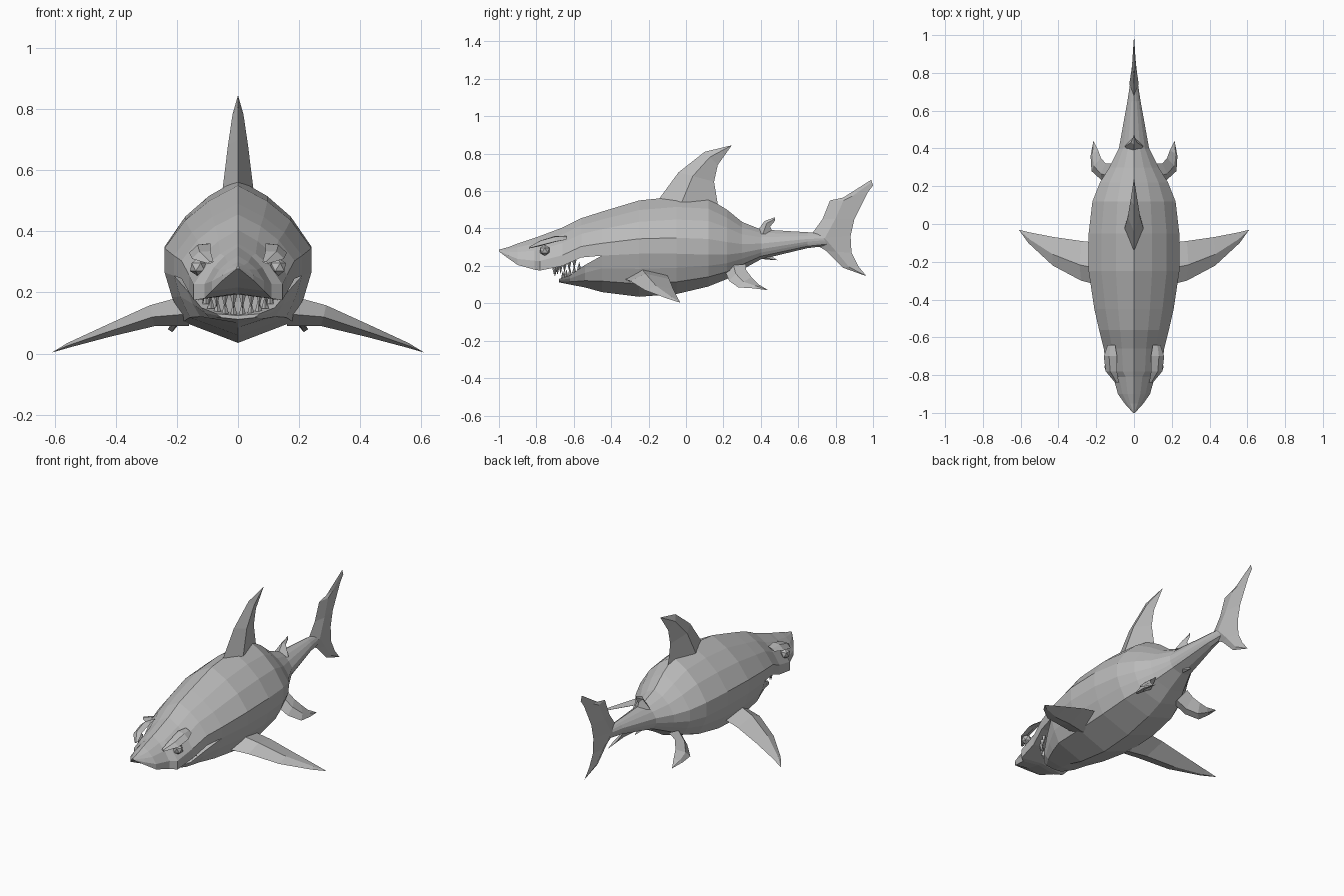
import bpy
import bmesh
import math
from mathutils import Vector

default_cube = bpy.data.objects.get("Cube")
if default_cube:
    bpy.data.objects.remove(default_cube, do_unlink=True)

GREY = (0.5, 0.5, 0.5, 1.0)
skin = bpy.data.materials.new("grey skin")
skin.use_nodes = True
skin.diffuse_color = GREY
skin.node_tree.nodes["Principled BSDF"].inputs["Base Color"].default_value = GREY


def finish(name, bm):
    """Clean the mesh and turn it into a flat-shaded object."""
    bmesh.ops.remove_doubles(bm, verts=bm.verts, dist=0.0005)
    bmesh.ops.recalc_face_normals(bm, faces=bm.faces)
    mesh = bpy.data.meshes.new(name)
    bm.to_mesh(mesh)
    bm.free()
    mesh.materials.append(skin)
    obj = bpy.data.objects.new(name, mesh)
    bpy.context.collection.objects.link(obj)
    return obj


def loft(name, rings):
    """Skin a list of closed rings and cap both ends."""
    bm = bmesh.new()
    loops = [[bm.verts.new(p) for p in ring] for ring in rings]
    for a, b in zip(loops, loops[1:]):
        for i in range(len(a)):
            j = (i + 1) % len(a)
            bm.faces.new((a[i], a[j], b[j], b[i]))
    bm.faces.new(loops[0])
    bm.faces.new(reversed(loops[-1]))
    return finish(name, bm)


# Half cross-section: width factor, height factor above (+) or below (-) the lip line
UPPER = [(0, 1), (0.4, 0.82), (0.72, 0.6), (1, 0.28), (1, 0)]
LOWER = [(0.9, -0.35), (0.75, -0.7), (0, -1)]


def ring(template, y, width, top, lip, bottom):
    half = []
    for u, v in template:
        z = lip + v * (top - lip if v > 0 else lip - bottom)
        half.append((u * width, y, z))
    return half + [(-x, y, z) for x, y, z in reversed(half) if x > 0]


# Body stations: y, half width, top, lip line, bottom
body_stations = [
    (-0.45, 0.21, 0.49, 0.255, 0.06),
    (-0.25, 0.24, 0.55, 0.265, 0.035),
    (-0.05, 0.24, 0.57, 0.265, 0.05),
    (0.12, 0.22, 0.56, 0.26, 0.09),
    (0.22, 0.18, 0.5, 0.26, 0.13),
    (0.3, 0.13, 0.435, 0.27, 0.18),
    (0.4, 0.08, 0.395, 0.29, 0.235),
    (0.65, 0.035, 0.38, 0.33, 0.295),
    (0.78, 0.015, 0.37, 0.34, 0.31),
]
loft("body", [ring(UPPER + LOWER, *s) for s in body_stations])

# Upper head with snout and a shallow palate: y, half width, top, lip line
head_stations = [
    (-1, 0.005, 0.287, 0.277),
    (-0.95, 0.05, 0.3, 0.24),
    (-0.9, 0.085, 0.32, 0.205),
    (-0.81, 0.11, 0.35, 0.18),
    (-0.78, 0.145, 0.36, 0.175),
    (-0.66, 0.16, 0.405, 0.2),
    (-0.56, 0.185, 0.455, 0.245),
    (-0.45, 0.21, 0.49, 0.255),
]
loft("upper_head", [ring(UPPER + [(0, 0.1)], *s, s[-1]) for s in head_stations])

# Lower jaw with a sunken mouth floor: y, half width, lip line, bottom
jaw_stations = [
    (-0.68, 0.07, 0.13, 0.112),
    (-0.62, 0.12, 0.15, 0.1),
    (-0.54, 0.165, 0.205, 0.085),
    (-0.45, 0.21, 0.255, 0.06),
]
jaw_template = [(0, -0.3), (1, 0)] + LOWER
loft("lower_jaw", [ring(jaw_template, y, w, lip, lip, low)
                   for y, w, lip, low in jaw_stations])


def fin(name, sections, normal, side=1):
    """Diamond-section fin; each section is leading point, trailing point, half thickness."""
    rings = []
    for lead, trail, thick in sections:
        lead, trail = Vector(lead), Vector(trail)
        mid = lead.lerp(trail, 0.4)
        offset = Vector(normal).normalized() * thick
        rings.append([(p.x * side, p.y, p.z)
                      for p in (lead, mid + offset, trail, mid - offset)])
    return loft(name, rings)


def centre_fin(name, outline):
    """Upright fin on the centre plane; rows are lead y, z, trail y, z, half thickness."""
    return fin(name, [((0, a, b), (0, c, d), t) for a, b, c, d, t in outline], (1, 0, 0))


centre_fin("dorsal_fin", [
    (-0.15, 0.55, 0.17, 0.53, 0.05),
    (-0.04, 0.7, 0.15, 0.65, 0.033),
    (0.1, 0.81, 0.17, 0.74, 0.018),
    (0.245, 0.845, 0.245, 0.845, 0),
])
centre_fin("second_dorsal_fin", [
    (0.37, 0.37, 0.47, 0.37, 0.05),
    (0.42, 0.44, 0.45, 0.41, 0.015),
    (0.475, 0.46, 0.475, 0.44, 0),
])
centre_fin("anal_fin", [
    (0.36, 0.26, 0.45, 0.28, 0.03),
    (0.42, 0.235, 0.46, 0.25, 0.012),
    (0.49, 0.23, 0.49, 0.23, 0),
])
centre_fin("tail_fin", [
    (0.965, 0.145, 0.965, 0.145, 0),
    (0.84, 0.19, 0.92, 0.2, 0.008),
    (0.75, 0.28, 0.885, 0.27, 0.014),
    (0.65, 0.34, 0.88, 0.36, 0.025),
    (0.73, 0.45, 0.9, 0.45, 0.016),
    (0.77, 0.55, 0.95, 0.55, 0.01),
    (0.84, 0.565, 0.97, 0.59, 0.007),
    (0.99, 0.66, 1, 0.63, 0),
])

# Paired fins, brows and eyes
pectoral = [
    ((0.16, -0.33, 0.13), (0.19, -0.1, 0.15), 0.05),
    ((0.28, -0.3, 0.12), (0.28, -0.09, 0.13), 0.035),
    ((0.43, -0.22, 0.07), (0.42, -0.07, 0.08), 0.02),
    ((0.56, -0.1, 0.025), (0.55, -0.045, 0.03), 0.008),
    ((0.61, -0.03, 0.003), (0.61, -0.03, 0.003), 0),
]
pelvic = [
    ((0.11, 0.21, 0.17), (0.11, 0.32, 0.21), 0.025),
    ((0.17, 0.23, 0.12), (0.15, 0.32, 0.18), 0.02),
    ((0.225, 0.28, 0.085), (0.175, 0.35, 0.14), 0.012),
    ((0.23, 0.36, 0.08), (0.19, 0.39, 0.1), 0.008),
    ((0.215, 0.44, 0.07), (0.215, 0.44, 0.07), 0),
]
brow = [
    ((0.1, -0.84, 0.295), (0.08, -0.84, 0.3), 0.004),
    ((0.15, -0.78, 0.31), (0.09, -0.78, 0.335), 0.014),
    ((0.16, -0.7, 0.33), (0.09, -0.7, 0.36), 0.014),
    ((0.14, -0.64, 0.34), (0.1, -0.64, 0.36), 0.004),
]
for label, side in (("left", 1), ("right", -1)):
    fin(label + "_pectoral_fin", pectoral, (0.25, 0, 1), side)
    fin(label + "_pelvic_fin", pelvic, (1, 0, 1), side)
    fin(label + "_brow", brow, (0, 0, 1), side)
    bm = bmesh.new()
    bmesh.ops.create_icosphere(bm, subdivisions=1, radius=0.03)
    bmesh.ops.translate(bm, verts=bm.verts, vec=(0.13 * side, -0.755, 0.283))
    finish(label + "_eye", bm)


def teeth(name, count, reach, back, base, rise, length):
    """Row of pointed teeth on an arc; a negative length points down."""
    bm = bmesh.new()
    for i in range(count):
        a = math.radians(-75 + 150 * i / (count - 1))
        x, y = reach * math.sin(a), back - reach * math.cos(a)
        z = base + rise * (1 - math.cos(a))
        foot = [bm.verts.new((x + 0.012 * math.cos(k * math.tau / 4),
                              y + 0.012 * math.sin(k * math.tau / 4), z))
                for k in range(4)]
        tip = bm.verts.new((x, y, z + length))
        bm.faces.new(foot)
        for k in range(4):
            bm.faces.new((foot[k], foot[(k + 1) % 4], tip))
    finish(name, bm)


teeth("upper_teeth", 14, 0.145, -0.56, 0.195, 0.05, -0.05)
teeth("lower_teeth", 12, 0.12, -0.54, 0.125, 0.07, 0.045)
